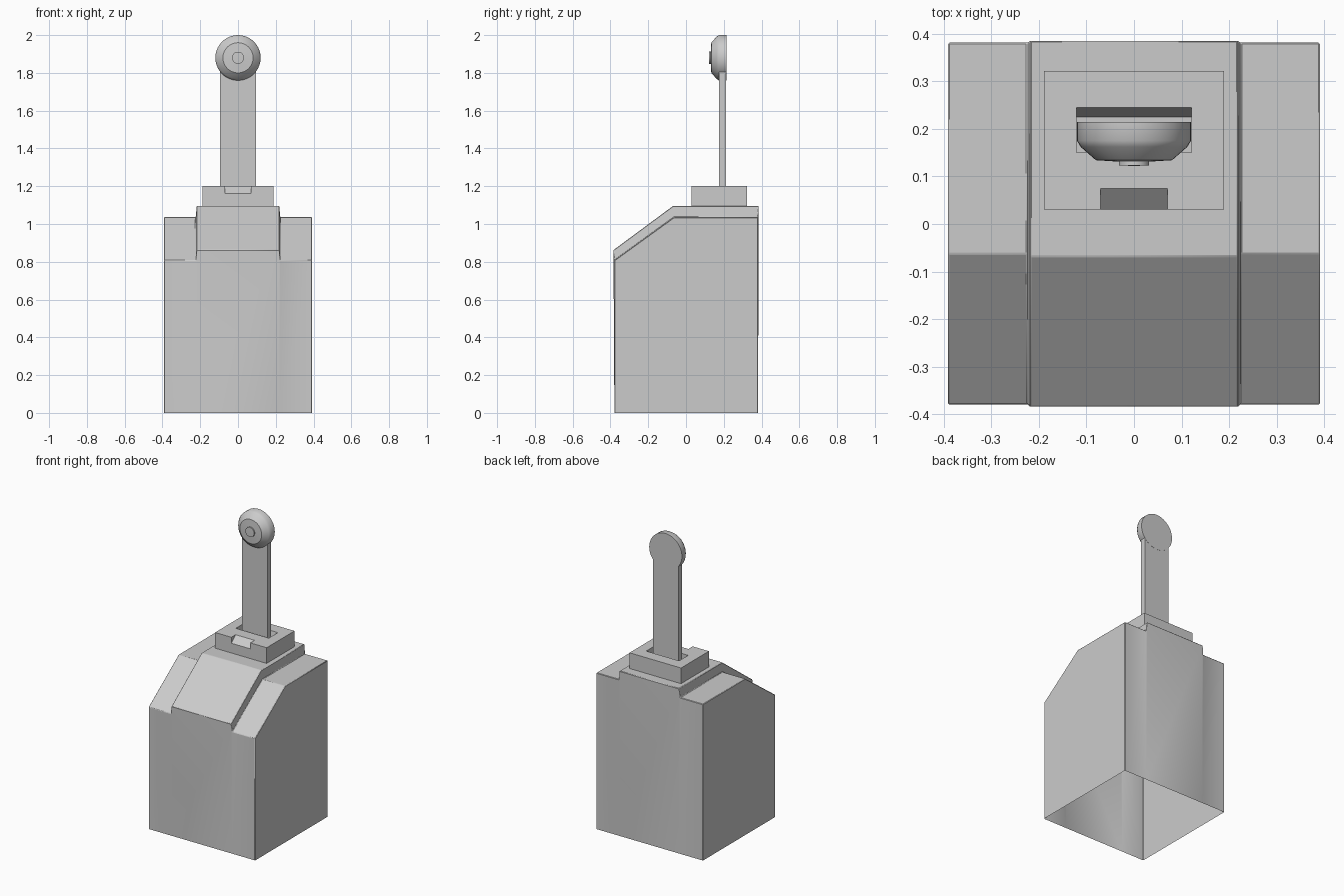
import bpy, bmesh, math

if "Cube" in bpy.data.objects:
    bpy.data.objects.remove(bpy.data.objects["Cube"])


def make_object(name, bm):
    bmesh.ops.recalc_face_normals(bm, faces=bm.faces)
    mesh = bpy.data.meshes.new(name)
    bm.to_mesh(mesh)
    bm.free()
    obj = bpy.data.objects.new(name, mesh)
    bpy.context.collection.objects.link(obj)
    return obj


def smooth(obj, angle):
    bpy.ops.object.select_all(action='DESELECT')
    obj.select_set(True)
    bpy.context.view_layer.objects.active = obj
    bpy.ops.object.shade_smooth_by_angle(angle=math.radians(angle))


def extrude_x(name, sections, closed=True):
    """Bridge (x, yz-profile) sections along x and cap both ends."""
    bm = bmesh.new()
    rings = [[bm.verts.new((x, y, z)) for y, z in prof] for x, prof in sections]
    n = len(rings[0])
    for a, b in zip(rings, rings[1:]):
        for i in range(n if closed else n - 1):
            j = (i + 1) % n
            bm.faces.new((a[i], a[j], b[j], b[i]))
    bm.faces.new(rings[0])
    bm.faces.new(rings[-1])
    return make_object(name, bm)


def rect(y0, y1, z0, z1):
    return [(y0, z0), (y1, z0), (y1, z1), (y0, z1)]


def cut(target, cutter):
    cutter.hide_render = True
    cutter.hide_viewport = True
    mod = target.modifiers.new("cut", 'BOOLEAN')
    mod.operation = 'DIFFERENCE'
    mod.solver = 'EXACT'
    mod.object = cutter


# Housing: open-bottomed shell with a raised centre band
low = [(-0.379, 0), (-0.379, 0.808), (-0.063, 1.036), (0.381, 1.036), (0.381, 0)]
high = [(-0.379, 0), (-0.384, 0.862), (-0.068, 1.096), (0.385, 1.096), (0.381, 0)]
housing = extrude_x("housing", [(-0.391, low), (-0.224, low), (-0.218, high),
                                (0.218, high), (0.224, low), (0.391, low)], closed=False)
bev = housing.modifiers.new("edge_bevel", 'BEVEL')
bev.width = 0.003
bev.segments = 1
bev.limit_method = 'ANGLE'
bev.angle_limit = math.radians(30)
smooth(housing, 30)

# Collar block with lever slot and a sloped notch at the front
block = rect(0.03, 0.322, 1.09, 1.2)
collar = extrude_x("collar", [(-0.189, block), (0.189, block)])
slot_profile = [(0.15, 1.11), (0.225, 1.11), (0.247, 1.21), (0.15, 1.21)]
cut(collar, extrude_x("slot_cutter", [(-0.121, slot_profile), (0.121, slot_profile)]))
notch = [(0.02, 1.152), (0.075, 1.2), (0.075, 1.25), (0.02, 1.25)]
cut(collar, extrude_x("notch_cutter", [(-0.07, notch), (0.07, notch)]))

# Lever bar
bar = rect(0.176, 0.213, 1.105, 1.87)
extrude_x("lever", [(-0.094, bar), (0.094, bar)])

# Round knob with a small centre button, turned about the y axis
profile = [(0, 0.214), (0.12, 0.214), (0.12, 0.175), (0.112, 0.162), (0.08, 0.134),
           (0.032, 0.131), (0.032, 0.123), (0, 0.122)]
bm = bmesh.new()
pts = [bm.verts.new((r, y, 1.88)) for r, y in profile]
edges = [bm.edges.new(p) for p in zip(pts, pts[1:])]
bmesh.ops.spin(bm, geom=pts + edges, cent=(0, 0, 1.88), axis=(0, 1, 0),
               angle=math.tau, steps=40, use_merge=True)
bmesh.ops.remove_doubles(bm, verts=bm.verts, dist=1e-5)
smooth(make_object("knob", bm), 35)
